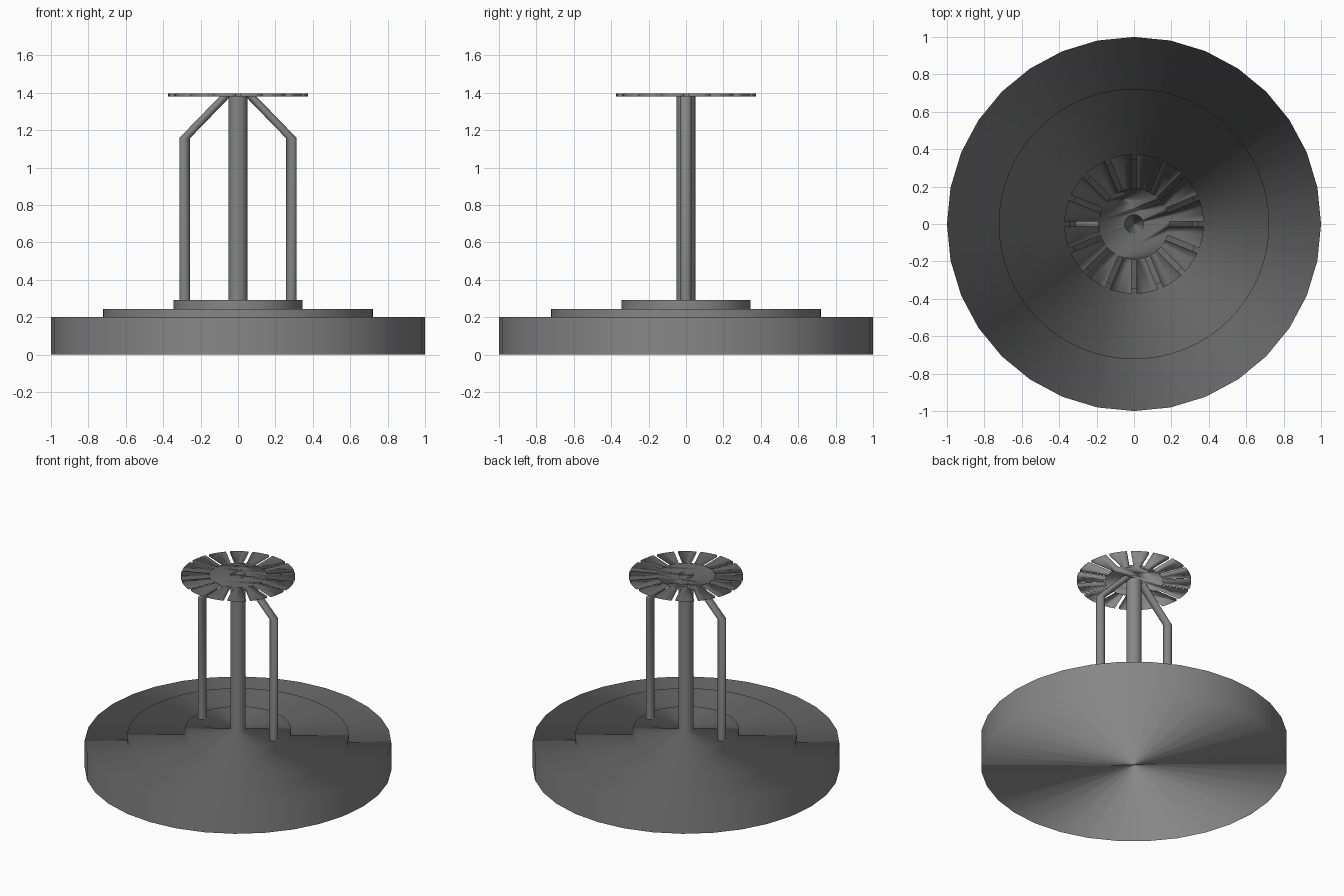
import bpy, bmesh
from math import sin, cos, pi, asin
from mathutils import Vector

if "Cube" in bpy.data.objects:
    bpy.data.objects.remove(bpy.data.objects["Cube"])

dark = bpy.data.materials.new("dark_metal")
dark.diffuse_color = (0.24, 0.24, 0.24, 1)
dark.use_nodes = True
dark.node_tree.nodes["Principled BSDF"].inputs["Base Color"].default_value = dark.diffuse_color


def finish(name, bm):
    """Make the object; the wall normals run on over the flat caps, as one smooth group."""
    bmesh.ops.recalc_face_normals(bm, faces=bm.faces)
    me = bpy.data.meshes.new(name)
    bm.to_mesh(me)
    bm.free()
    me.materials.append(dark)
    me.shade_smooth()
    wall = [Vector() for _ in me.vertices]
    for p in me.polygons:
        if abs(p.normal.z) < 0.95:
            for v in p.vertices:
                wall[v] += p.normal
    normals = [Vector((0, 0, 1))] * len(me.loops)
    for p in me.polygons:
        mean = sum((wall[v] for v in p.vertices), Vector())
        for li, v in zip(p.loop_indices, p.vertices):
            n = wall[v] if wall[v].length > 1e-6 else mean
            normals[li] = n.normalized()
    me.normals_split_custom_set(normals)
    ob = bpy.data.objects.new(name, me)
    bpy.context.collection.objects.link(ob)
    return ob


def loft(name, rings, sides):
    """Horizontal circular sections (x, z, radius) bridged, capped with fans."""
    bm = bmesh.new()
    loops = [[bm.verts.new((x + r * cos(2 * pi * i / sides), r * sin(2 * pi * i / sides), z))
              for i in range(sides)] for x, z, r in rings]
    for a, b in zip(loops, loops[1:]):
        for i in range(sides):
            j = (i + 1) % sides
            bm.faces.new((a[i], a[j], b[j], b[i]))
    caps = [bm.faces.new(loops[0][::-1]), bm.faces.new(loops[-1])]
    bmesh.ops.poke(bm, faces=caps)
    return finish(name, bm)


# Stepped ceiling plate
loft("base_plate", [(0, 0, 1.0), (0, 0.2, 1.0)], 32)
loft("middle_step", [(0, 0.2, 0.723), (0, 0.245, 0.723)], 64)
loft("upper_step", [(0, 0.245, 0.345), (0, 0.292, 0.345)], 64)

# Central stem, reaching through the deflector
loft("centre_stem", [(0, 0.292, 0.05), (0, 1.397, 0.05)], 32)

# Two frame arms, sheared inward at the top
for side, label in ((-1, "left"), (1, "right")):
    loft(label + "_arm", [(side * 0.285, 0.292, 0.029), (side * 0.285, 1.158, 0.029),
                          (side * 0.065, 1.385, 0.029)], 16)

# Slotted deflector disc: one outline with radial slots, extruded
SLOTS, R, R_IN, HALF = 16, 0.373, 0.19, 0.014
bm = bmesh.new()
outline = []
for k in range(SLOTS):
    a = -pi / 2 + 2 * pi * k / SLOTS
    d, n = Vector((cos(a), sin(a), 0)), Vector((-sin(a), cos(a), 0))
    outline += [d * R - n * HALF, d * R_IN - n * HALF, d * R_IN + n * HALF, d * R + n * HALF]
    gap = asin(HALF / R)
    span = 2 * pi / SLOTS - 2 * gap
    for t in (0.33, 0.67):
        b = a + gap + span * t
        outline.append(Vector((R * cos(b), R * sin(b), 0)))
face = bm.faces.new([bm.verts.new(p + Vector((0, 0, 1.38))) for p in outline])
ext = bmesh.ops.extrude_face_region(bm, geom=[face], use_keep_orig=True)
bmesh.ops.translate(bm, vec=(0, 0, 0.015),
                    verts=[v for v in ext["geom"] if isinstance(v, bmesh.types.BMVert)])
finish("deflector", bm)
